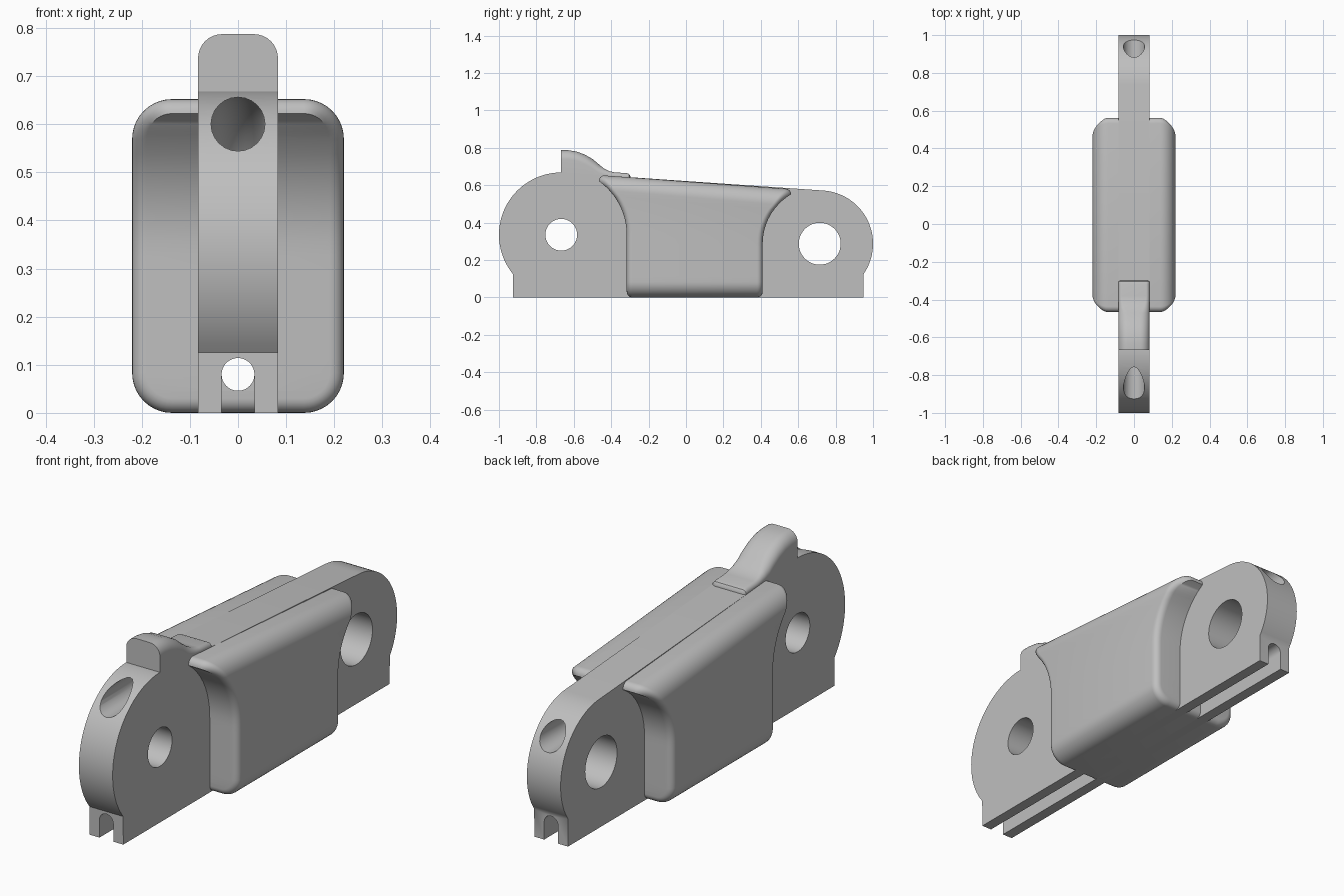
import bpy, bmesh
from math import sin, cos, pi, radians, sqrt
from mathutils import Matrix, Vector

if "Cube" in bpy.data.objects:
    bpy.data.objects.remove(bpy.data.objects["Cube"])

GREY = (0.52, 0.52, 0.52, 1)
grey = bpy.data.materials.new("plain_grey")
grey.use_nodes = True
grey.diffuse_color = GREY
grey.node_tree.nodes["Principled BSDF"].inputs["Base Color"].default_value = GREY

HALF = 0.083                                   # half thickness of the plate
FRONT, FRONT_R = (-0.667, 0.335), 0.333        # front lobe centre (y, z), radius
BACK, BACK_R = (0.715, 0.287), 0.285           # back lobe


def add_object(name, bm):
    bmesh.ops.recalc_face_normals(bm, faces=bm.faces)
    mesh = bpy.data.meshes.new(name)
    bm.to_mesh(mesh)
    bm.free()
    mesh.materials.append(grey)
    ob = bpy.data.objects.new(name, mesh)
    bpy.context.collection.objects.link(ob)
    return ob


def arc(centre, r, start, end, n=32):
    angles = [radians(start + (end - start) * i / n) for i in range(n + 1)]
    return [(centre[0] + r * cos(a), centre[1] + r * sin(a)) for a in angles]


def cylinder(name, r, length, centre, axis):
    bm = bmesh.new()
    turn = Vector((0, 0, 1)).rotation_difference(Vector(axis)).to_matrix().to_4x4()
    bmesh.ops.create_cone(bm, cap_ends=True, segments=48, radius1=r, radius2=r,
                          depth=length, matrix=Matrix.Translation(centre) @ turn)
    return add_object(name, bm)


def sweep(name, path, r, n=24):
    """Round bar following a path in the middle plane."""
    bm = bmesh.new()
    rings = []
    pts = [Vector((0, y, z)) for y, z in path]
    for i, p in enumerate(pts):
        t = (pts[min(i + 1, len(pts) - 1)] - pts[max(i - 1, 0)]).normalized()
        side = Vector((1, 0, 0))
        up = t.cross(side)
        rings.append([bm.verts.new(p + r * (side * cos(2 * pi * k / n) + up * sin(2 * pi * k / n)))
                      for k in range(n)])
    bridge(bm, rings)
    bm.faces.new(rings[0])
    bm.faces.new(rings[-1])
    return add_object(name, bm)


def bridge(bm, rings):
    for a, b in zip(rings, rings[1:]):
        for i in range(len(a)):
            j = (i + 1) % len(a)
            bm.faces.new((a[i], a[j], b[j], b[i]))


def cut(target, cutters):
    bpy.context.view_layer.objects.active = target
    for c in cutters:
        mod = target.modifiers.new("cut", "BOOLEAN")
        mod.operation, mod.solver, mod.object = "DIFFERENCE", "EXACT", c
        bpy.ops.object.modifier_apply(modifier=mod.name)


# Plate with two rounded lobes
outline = [(-0.925, 0)] + arc(FRONT, FRONT_R, 219, 90) + arc(BACK, BACK_R, 86, -35) + [(0.948, 0)]
bm = bmesh.new()
face = bm.faces.new([bm.verts.new((-HALF, y, z)) for y, z in outline])
ext = bmesh.ops.extrude_face_region(bm, geom=[face])
bmesh.ops.translate(bm, vec=(2 * HALF, 0, 0),
                    verts=[v for v in ext["geom"] if isinstance(v, bmesh.types.BMVert)])
plate = add_object("plate", bm)

# Cutters: axle holes, lower channel with slot, curved end channels
bm = bmesh.new()
bmesh.ops.create_cube(bm, size=1, matrix=Matrix.Translation((0, 0, -0.01))
                      @ Matrix.Diagonal((0.068, 3, 0.18, 1)))
slot = add_object("slot_cutter", bm)
channel = cylinder("channel_cutter", 0.034, 3, (0, 0, 0.08), (0, 1, 0))
front_hole = cylinder("front_hole_cutter", 0.085, 1, (0, *FRONT), (1, 0, 0))
back_hole = cylinder("back_hole_cutter", 0.112, 1, (0, *BACK), (1, 0, 0))
front_bend = sweep("front_bend_cutter", [(-1.1, 0.6)] + arc(FRONT, 0.265, 90, 0, 20), 0.056)
back_bend = sweep("back_bend_cutter", [(1.1, BACK[1] + 0.175)] + arc(BACK, 0.175, 90, 180, 20), 0.056)
cut(plate, [channel, slot, front_hole, back_hole, front_bend, back_bend])


# Wide middle body: rounded section, ends hollowed around the two lobes
def section(top, inset, n=10, steps=16, w=0.22, r=0.083):
    """Right half of the rounded section, from bottom to top."""
    rr, cx = r - inset, w - r
    angles = [pi / 2 * i / n for i in range(n + 1)]
    pts = [(cx + rr * sin(a), r - rr * cos(a)) for a in angles]
    pts += [(w - inset, r + (top - 2 * r) * i / steps) for i in range(1, steps)]
    return pts + [(cx + rr * cos(a), top - r + rr * sin(a)) for a in angles]


def end_rings(bm, centre, radius, top, sign, rim=0.03):
    rings = []
    base = section(top, rim)
    for k in range(7):
        a = pi / 2 * k / 6
        half = []
        for (x, z), (_, z0) in zip(section(top, rim * (1 - sin(a))), base):
            dz = max(0, z0 - centre[1])
            y = centre[0] + sign * (sqrt(radius ** 2 - dz ** 2) + rim * (1 - cos(a)))
            half.append((x, y, z))
        mirrored = [(-x, y, z) for x, y, z in reversed(half)]
        rings.append([bm.verts.new(p) for p in half + mirrored])
    return rings


bm = bmesh.new()
rings = end_rings(bm, FRONT, 0.35, 0.652, 1) + end_rings(bm, BACK, 0.305, 0.581, -1)[::-1]
bridge(bm, rings)
for ring in (rings[0], rings[-1]):
    last = len(ring) - 1
    for i in range(len(ring) // 2 - 1):
        bm.faces.new((ring[i], ring[i + 1], ring[last - i - 1], ring[last - i]))
body = add_object("middle_body", bm)
cut(body, [channel])

# Raised lug on the front lobe, rounded along its top and fading to a thin lip
lug_line = [(-0.667, 0.787), (-0.63, 0.787), (-0.585, 0.78), (-0.54, 0.763), (-0.50, 0.74),
            (-0.47, 0.715), (-0.44, 0.69), (-0.41, 0.675), (-0.38, 0.668), (-0.32, 0.665),
            (-0.305, 0.66), (-0.298, 0.65)]
bm = bmesh.new()
rings = []
for y, top in lug_line:
    base = 0.661 - 0.07 * (y + 0.667)
    r = min(0.05, 0.7 * (top - base))
    w = HALF - (0.012 if y > -0.3 else 0)
    half = [(w, base)] + [(w - r + r * cos(pi / 2 * i / 8), top - r + r * sin(pi / 2 * i / 8))
                          for i in range(9)]
    ring = half + [(-x, z) for x, z in reversed(half)]
    rings.append([bm.verts.new((x, y, z)) for x, z in ring])
bridge(bm, rings)
bm.faces.new(rings[0])
bm.faces.new(rings[-1])
lug = add_object("top_lug", bm)

# Remove cutters and smooth the curved faces
for c in (slot, channel, front_hole, back_hole, front_bend, back_bend):
    bpy.data.objects.remove(c)
bpy.ops.object.select_all(action="DESELECT")
for ob in (plate, body, lug):
    ob.select_set(True)
bpy.context.view_layer.objects.active = plate
bpy.ops.object.shade_smooth_by_angle(angle=radians(35))
